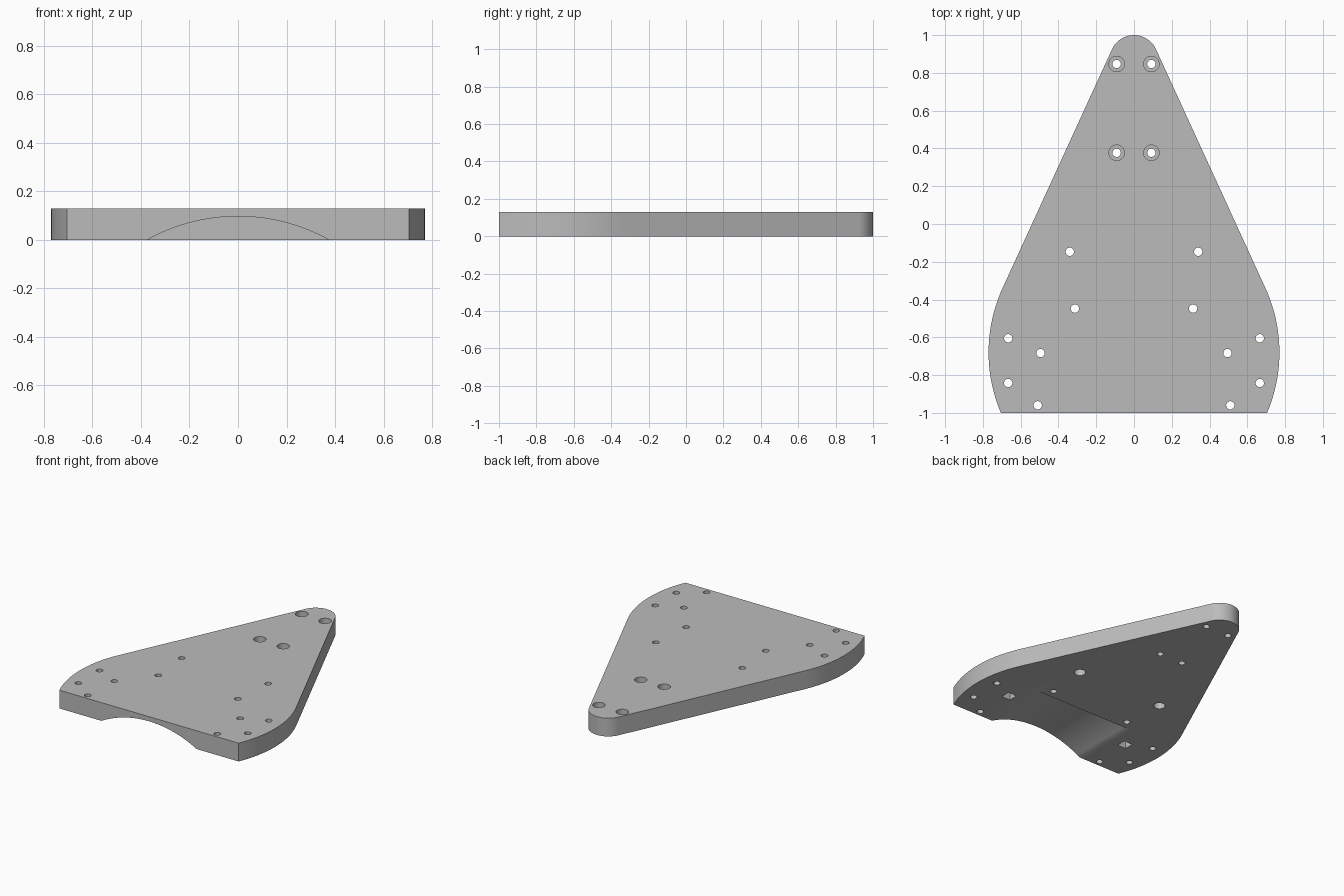
import bpy, bmesh, math
from mathutils import Matrix

cube = bpy.data.objects.get("Cube")
if cube:
    bpy.data.objects.remove(cube, do_unlink=True)

HEIGHT = 0.13
grey = bpy.data.materials.new("plain grey")
grey.use_nodes = True
COLOUR = (0.5, 0.5, 0.5, 1)
grey.diffuse_color = COLOUR
grey.node_tree.nodes["Principled BSDF"].inputs["Base Color"].default_value = COLOUR


def make_object(name, bm):
    bmesh.ops.recalc_face_normals(bm, faces=bm.faces)
    mesh = bpy.data.meshes.new(name)
    bm.to_mesh(mesh)
    bm.free()
    mesh.materials.append(grey)
    obj = bpy.data.objects.new(name, mesh)
    bpy.context.collection.objects.link(obj)
    return obj


def arc(cx, cy, r, start, end, steps):
    angles = [start + (end - start) * i / steps for i in range(steps + 1)]
    return [(cx + r * math.cos(a), cy + r * math.sin(a)) for a in angles]


def add_prism(bm, x, y, z0, z1, radius, sides=32, turn=0.0):
    matrix = Matrix.Translation((x, y, (z0 + z1) / 2)) @ Matrix.Rotation(turn, 4, "Z")
    bmesh.ops.create_cone(bm, cap_ends=True, segments=sides, radius1=radius,
                          radius2=radius, depth=z1 - z0, matrix=matrix)


# Plate outline: bulging flanks, straight tapering sides, rounded nose
taper = math.asin(0.412)
right = arc(-0.05, -0.68, 0.82, -math.asin(0.32 / 0.82), taper, 24)
nose = arc(0, 0.872, 0.128, taper, math.pi / 2, 16)
half = right + nose
outline = half + [(-x, y) for x, y in reversed(half[:-1])]

bm = bmesh.new()
base = bm.faces.new([bm.verts.new((x, y, 0)) for x, y in outline])
top = bmesh.ops.extrude_face_region(bm, geom=[base])
bmesh.ops.translate(bm, vec=(0, 0, HEIGHT),
                    verts=[v for v in top["geom"] if isinstance(v, bmesh.types.BMVert)])
plate = make_object("base_plate", bm)

# Screw shafts and the arched channel under the front edge
nose_holes = [(0.092, 0.847), (0.092, 0.377)]
round_holes = [(0.34, -0.147)]
square_holes = [(0.495, -0.683)]
plain_holes = [(0.313, -0.448), (0.666, -0.605), (0.666, -0.842), (0.51, -0.96)]
shafts = bmesh.new()
for x, y in nose_holes + round_holes + square_holes + plain_holes:
    for side in (-1, 1):
        add_prism(shafts, side * x, y, -0.1, HEIGHT + 0.1, 0.022)
bmesh.ops.create_cone(shafts, cap_ends=True, segments=160, radius1=0.773, radius2=0.773,
                      depth=1, matrix=Matrix.Translation((0, -1.01, -0.676))
                      @ Matrix.Rotation(math.pi / 2, 4, "X"))

# Recesses: round ones on top at the nose, round and square ones below
recesses = bmesh.new()
for side in (-1, 1):
    for x, y in nose_holes:
        add_prism(recesses, side * x, y, 0.065, HEIGHT + 0.1, 0.041)
    for x, y in round_holes:
        add_prism(recesses, side * x, y, -0.1, 0.065, 0.038)
    for x, y in square_holes:
        add_prism(recesses, side * x, y, -0.1, 0.065, 0.048, 4, math.pi / 4)

# Cut everything out of the plate
bpy.context.view_layer.objects.active = plate
plate.select_set(True)
for name, cut in (("shaft_cutter", shafts), ("recess_cutter", recesses)):
    cutter = make_object(name, cut)
    cutter.hide_render = True
    mod = plate.modifiers.new(name, "BOOLEAN")
    mod.operation = "DIFFERENCE"
    mod.solver = "EXACT"
    mod.object = cutter
    bpy.ops.object.modifier_apply(modifier=mod.name)
    bpy.data.objects.remove(cutter, do_unlink=True)

bpy.ops.object.shade_smooth_by_angle(angle=math.radians(30))
